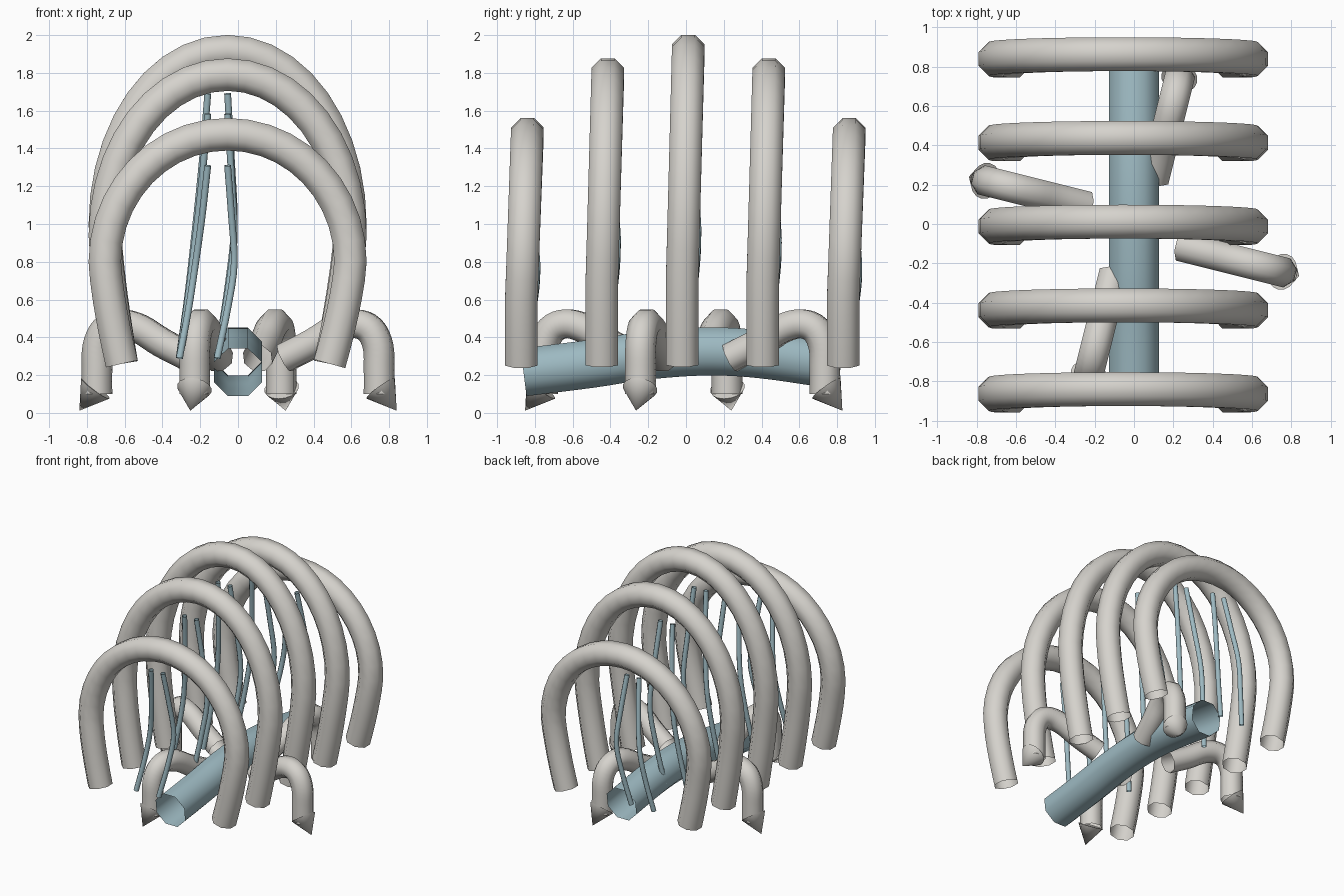
import bpy, bmesh, math
from mathutils import Vector, Matrix

if "Cube" in bpy.data.objects:
    bpy.data.objects.remove(bpy.data.objects["Cube"])


def material(name, rgb):
    m = bpy.data.materials.new(name)
    m.diffuse_color = (*rgb, 1)
    m.use_nodes = True
    m.node_tree.nodes["Principled BSDF"].inputs["Base Color"].default_value = m.diffuse_color
    return m


BONE = material("bone_grey", (0.67, 0.65, 0.61))
TEAL = material("dusty_teal", (0.34, 0.49, 0.54))


def smooth_path(pts, steps=5):
    """Catmull-Rom curve through the points."""
    p = [Vector(v) for v in pts]
    p = [2 * p[0] - p[1]] + p + [2 * p[-1] - p[-2]]
    out = []
    for i in range(1, len(p) - 2):
        a, b, c, d = p[i - 1:i + 3]
        for s in range(steps):
            t = s / steps
            out.append(0.5 * (2 * b + (c - a) * t + (2 * a - 5 * b + 4 * c - d) * t ** 2
                              + (3 * b - a - 3 * c + d) * t ** 3))
    return out + [p[-2]]


def finish(name, bm, mat):
    me = bpy.data.meshes.new(name)
    bm.to_mesh(me)
    bm.free()
    me.materials.append(mat)
    ob = bpy.data.objects.new(name, me)
    bpy.context.collection.objects.link(ob)
    bpy.ops.object.select_all(action='DESELECT')
    ob.select_set(True)
    bpy.context.view_layer.objects.active = ob
    bpy.ops.object.shade_smooth_by_angle(angle=math.radians(60))
    return ob


def tube(name, path, radius, side, mat, sides=8):
    """Open-ended tube swept along a path; side is a vector across the path."""
    bm = bmesh.new()
    rings = []
    big = radius / math.cos(math.pi / sides)
    for i, c in enumerate(path):
        t = (path[min(i + 1, len(path) - 1)] - path[max(i - 1, 0)]).normalized()
        s = (Vector(side) - t * t.dot(Vector(side))).normalized()
        n = s.cross(t)
        ring = []
        for k in range(sides):
            a = math.tau * (k + 0.5) / sides
            ring.append(bm.verts.new(c + big * (s * math.cos(a) + n * math.sin(a))))
        rings.append(ring)
    for r0, r1 in zip(rings, rings[1:]):
        for k in range(sides):
            j = (k + 1) % sides
            bm.faces.new((r0[k], r0[j], r1[j], r1[k]))
    bmesh.ops.recalc_face_normals(bm, faces=bm.faces)
    return finish(name, bm, mat)


# Arches: half ellipse on top, legs tapering inward, each taller toward the middle
FOOT, WAIST = 0.26, 0.80


def arch_path(y, stretch):
    prof = []
    for i in range(6):
        f = 1 - i / 6
        prof.append((-0.705 + 0.09 * f ** 1.4, WAIST - (WAIST - FOOT) * f))
    for i in range(21):
        a = math.pi * (1 - i / 20)
        prof.append((-0.055 + 0.65 * math.cos(a), WAIST + 0.675 * math.sin(a)))
    for i in range(1, 7):
        f = i / 6
        prof.append((0.595 - 0.11 * f ** 1.4, WAIST - (WAIST - FOOT) * f))
    out = []
    for x, z in prof:
        lean = 0.032 * max(0, (z - 0.6) / 0.875)
        out.append(Vector((x, y + lean, FOOT + stretch * (z - FOOT))))
    return out


# Cords hanging behind each arch: x, y offset, z before stretching
CORDS = {
    "left": [(-0.31, 0.02, 0.29), (-0.265, 0.06, 0.53), (-0.228, 0.083, 0.77),
             (-0.19, 0.045, 1.04), (-0.16, -0.005, 1.31)],
    "right": [(-0.11, 0.02, 0.29), (-0.055, 0.06, 0.55), (-0.02, 0.083, 0.79),
              (-0.035, 0.045, 1.05), (-0.055, -0.005, 1.31)],
}

for i, stretch in enumerate((1.0, 1.26, 1.362, 1.26, 1.0)):
    y = -0.872 + 0.426 * i
    tube(f"arch_{i + 1}", arch_path(y, stretch), 0.086, (0, 1, 0), BONE)
    for side, pts in CORDS.items():
        path = smooth_path([(x, y + dy, FOOT + stretch * (z - FOOT)) for x, dy, z in pts], 4)
        tube(f"cord_{side}_{i + 1}", path, 0.018, (0, 1, 0), TEAL)

# Spine: bowed hollow tube running front to back
spine = [(0, -0.86, 0.215), (0, -0.5, 0.26), (0, -0.22, 0.302), (0, 0.1, 0.325),
         (0, 0.4, 0.31), (0, 0.82, 0.25)]
tube("spine", smooth_path(spine), 0.127, (1, 0, 0), TEAL)

# Four bent legs with claws, turned around the middle
LEG = [(0.245, 0.29), (0.40, 0.37), (0.52, 0.445), (0.62, 0.472), (0.70, 0.44),
       (0.742, 0.35), (0.747, 0.22), (0.747, 0.10)]


def leg_point(x, z):
    return Vector((x, -0.11 - 0.25 * (x - 0.27), z))


for q, name in enumerate(("right", "back", "left", "front")):
    turn = Matrix.Translation((0, -0.012, 0)) @ Matrix.Rotation(q * math.pi / 2, 4, 'Z')
    path = [turn @ p for p in smooth_path([leg_point(*p) for p in LEG], 4)]
    across = turn.to_3x3() @ Vector((0.25, 1, 0))
    tube(f"leg_{name}", path, 0.076, across, BONE)
    # Claw: cone tilted outward
    base, tip = turn @ leg_point(0.755, 0.13), turn @ leg_point(0.84, 0.012)
    axis = tip - base
    bm = bmesh.new()
    bmesh.ops.create_cone(bm, cap_ends=True, segments=16, radius1=0.093, radius2=0,
                          depth=axis.length)
    bm.transform(Matrix.Translation((base + tip) / 2)
                 @ axis.to_track_quat('Z', 'Y').to_matrix().to_4x4())
    finish(f"claw_{name}", bm, BONE)
